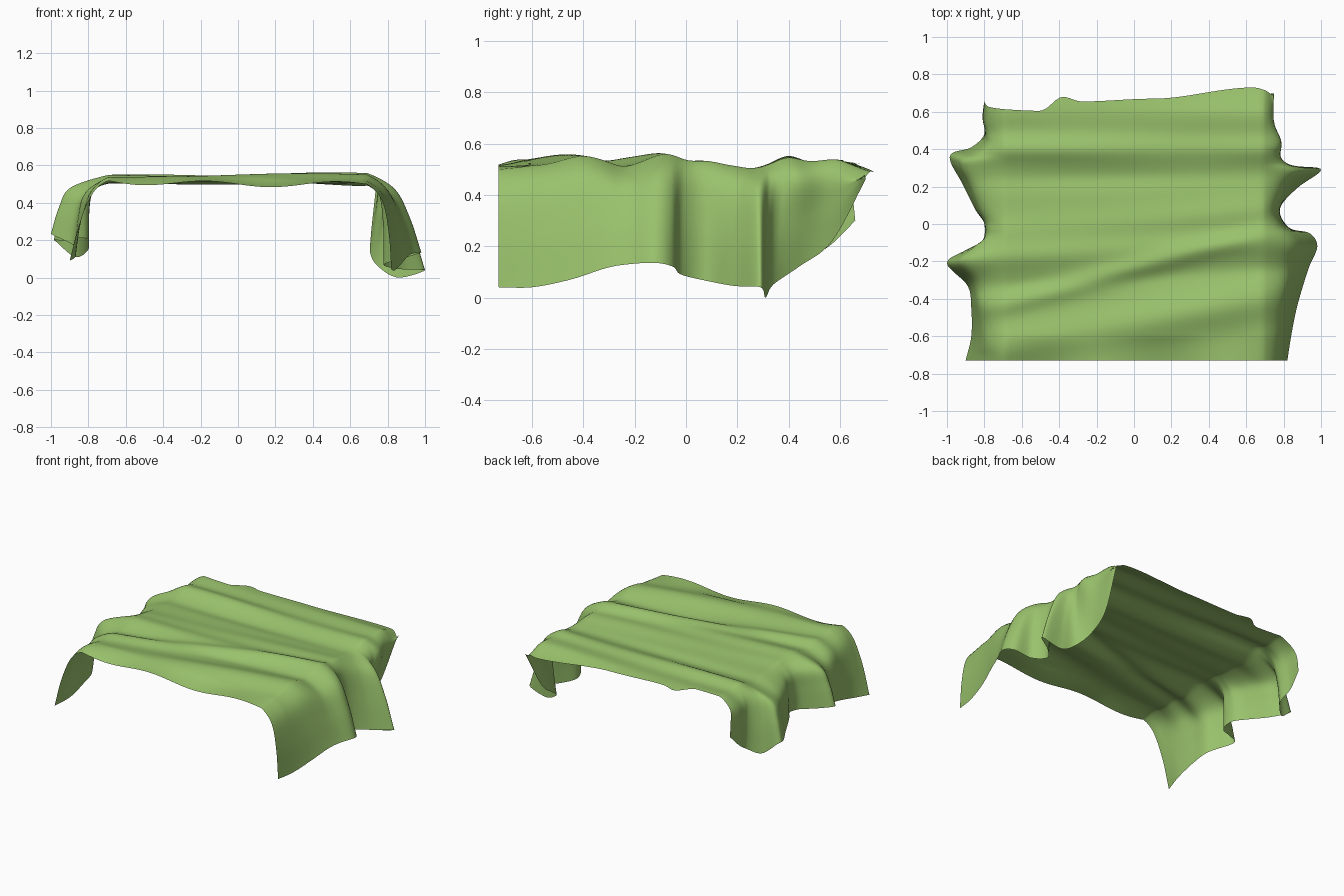
import bpy
from math import exp, sin
from mathutils import Vector

if "Cube" in bpy.data.objects:
    bpy.data.objects.remove(bpy.data.objects["Cube"])

# Hem lines of the two hanging sides, listed front to back
TOP_Y = [-.73, -.6, -.45, -.3, -.2, -.12, -.06, 0, .08, .2, .28, .33, .38, .45, .58, .68]
RIGHT = [(.82, -.73, .04), (.84, -.6, .04), (.87, -.45, .07), (.91, -.31, .115),
         (.94, -.22, .13), (.98, -.12, .135), (.94, -.05, .12), (.83, -.02, .09),
         (.78, .08, .065), (.87, .19, .045), (1.0, .29, .04), (.86, .31, .0),
         (.76, .34, .05), (.71, .44, .12), (.71, .57, .22), (.735, .70, .46)]
LEFT = [(-.9, -.73, .09), (-.87, -.6, .11), (-.87, -.45, .15), (-.89, -.33, .18),
        (-1.0, -.21, .235), (-.9, -.14, .22), (-.81, -.09, .21), (-.8, 0, .22),
        (-.85, .08, .22), (-.92, .22, .2), (-.98, .33, .2), (-.97, .38, .19),
        (-.87, .41, .11), (-.8, .48, .15), (-.81, .57, .21), (-.8, .66, .3)]
BACK = [(-.85, .62), (-.5, .605), (-.38, .68), (-.28, .655), (.1, .67), (.64, .73), (.8, .68)]
# Folds across the top: y at left, y at right, height, half width
FOLDS = [(-.68, -.38, .045, .11), (-.46, -.02, .03, .06), (-.18, -.1, .035, .08),
         (-.06, .08, .02, .08), (.4, .4, .038, .07), (.6, .57, .025, .1),
         (.24, .26, -.015, .06), (-.34, -.24, -.01, .05)]


def spline(pts, t):
    """Smooth curve through pts, t in 0..len-1."""
    i = min(int(t), len(pts) - 2)
    f = t - i
    p1, p2 = pts[i], pts[i + 1]
    p0 = pts[i - 1] if i else 2 * p1 - p2
    p3 = pts[i + 2] if i + 2 < len(pts) else 2 * p2 - p1
    return .5 * (2 * p1 + (p2 - p0) * f + (2 * p0 - 5 * p1 + 4 * p2 - p3) * f * f
                 + (3 * p1 - p0 - 3 * p2 + p3) * f ** 3)


def back_edge(x):
    for (x0, y0), (x1, y1) in zip(BACK, BACK[1:]):
        if x <= x1:
            f = max(0, (x - x0) / (x1 - x0))
            return y0 + (y1 - y0) * f * f * (3 - 2 * f)
    return BACK[-1][1]


def top_point(x, yt):
    pull = max(0, (yt - .3) / .38) ** 1.5
    y = yt + (back_edge(x) - .68) * pull
    z = .513
    for yl, yr, h, w in FOLDS:
        c = yl + (yr - yl) * (x + .8) / 1.6
        z += h * exp(-((y - c) / w) ** 2) * (.8 + .2 * sin(4 * x + 9 * yl))
    # front edge and back right corner droop slightly
    z -= .015 * max(0, (-.6 - y) / .13) * (1 + sin(9 * x))
    z -= .03 * max(0, (y - .6) / .13) * max(0, x + .2)
    return Vector((x, y, z))


def side(hem, yt, sign):
    """Points from the top edge down to the hem."""
    inner, rim = top_point(sign * .69, yt), top_point(sign * .76, yt)
    bulge = abs(hem.x) - .8
    if sign > 0:
        out = .762 + .42 * max(bulge, -.05) + .045 * exp(-((yt - .43) / .08) ** 2)
    else:
        out = .775 + .6 * max(bulge, 0) * min(1, max(0, (yt + .7) / .3))
    shoulder = Vector((sign * out, rim.y + .2 * (hem.y - rim.y),
                       rim.z - .035 + .1 * (hem.z - rim.z)))
    mid = Vector((sign * (.5 * (out + abs(hem.x)) + .01), rim.y + .7 * (hem.y - rim.y),
                  rim.z + .55 * (hem.z - rim.z)))
    pts = [top_point(sign * .6, yt), inner, shoulder, mid, hem]
    return [spline(pts, 1 + 3 * k / 18) for k in range(19)]


# Sheet surface
right, left = [Vector(p) for p in RIGHT], [Vector(p) for p in LEFT]
STEPS, COLS = 8, 56
verts, faces = [], []
rows = (len(TOP_Y) - 1) * STEPS + 1
for r in range(rows):
    t = r / STEPS
    yt = spline(TOP_Y, t)
    row = side(spline(left, t), yt, -1)[::-1]
    row += [top_point(-.69 + 1.38 * k / COLS, yt) for k in range(1, COLS)]
    row += side(spline(right, t), yt, 1)
    for p in row:
        p.y = max(p.y, -.73)
        p.z = max(p.z, 0)
    verts += row
n = len(row)
for r in range(rows - 1):
    for c in range(n - 1):
        a = r * n + c
        faces.append((a, a + 1, a + n + 1, a + n))

mesh = bpy.data.meshes.new("draped_cloth")
mesh.from_pydata(verts, [], faces)
mesh.shade_smooth()
cloth = bpy.data.objects.new("draped_cloth", mesh)
bpy.context.collection.objects.link(cloth)
mat = bpy.data.materials.new("green_fabric")
mat.diffuse_color = (.32, .54, .15, 1)
mat.use_nodes = True
mat.node_tree.nodes["Principled BSDF"].inputs["Base Color"].default_value = mat.diffuse_color
mesh.materials.append(mat)
